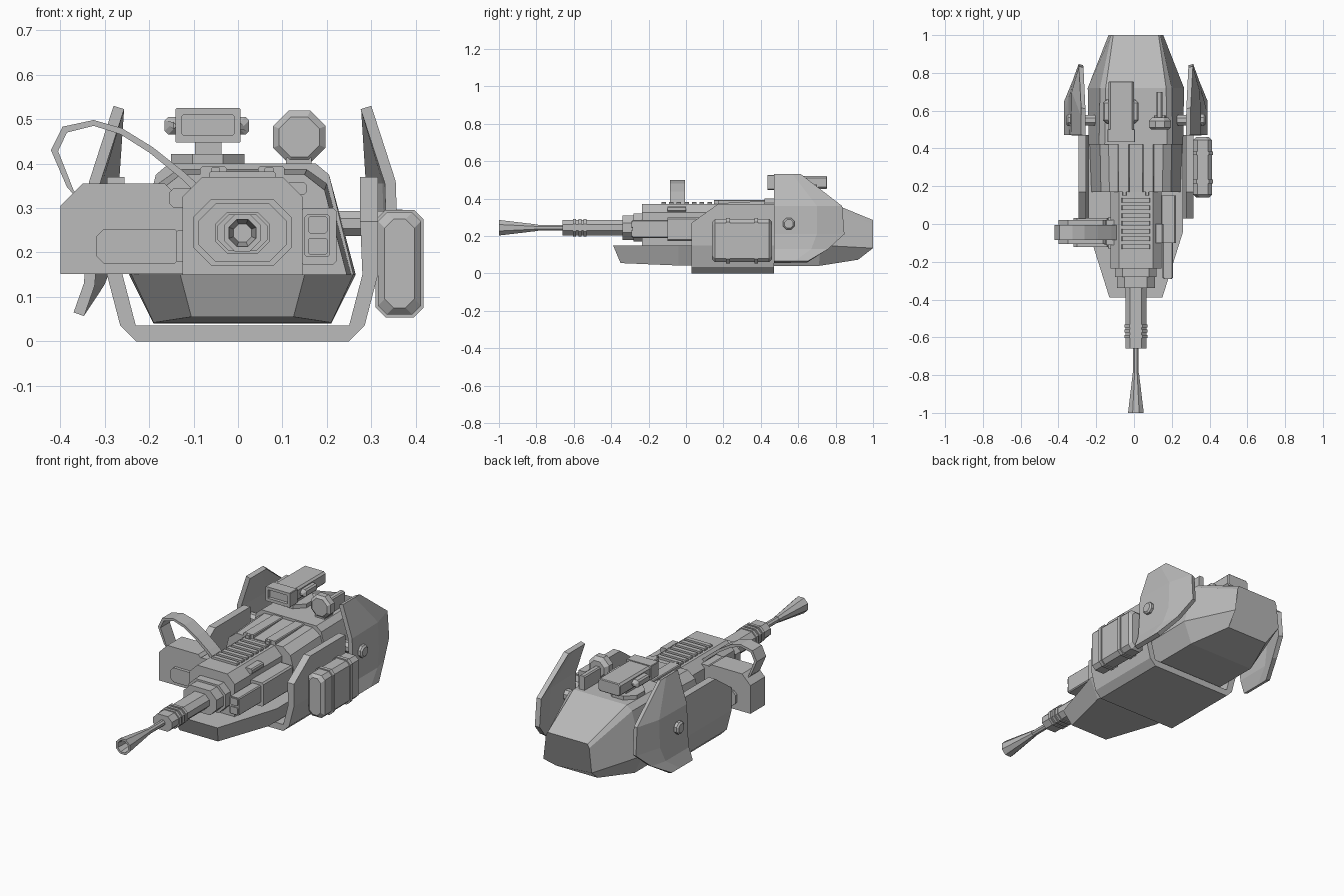
import bpy, bmesh, math

if "Cube" in bpy.data.objects:
    bpy.data.objects.remove(bpy.data.objects["Cube"])

CX = 0.01  # centre line of the hull and gun
mat = bpy.data.materials.new("plain grey")
mat.diffuse_color = (0.5, 0.5, 0.5, 1)
mat.use_nodes = True
mat.node_tree.nodes["Principled BSDF"].inputs["Base Color"].default_value = mat.diffuse_color


def loft(name, rings):
    """Skin a row of equal rings and cap both ends."""
    bm = bmesh.new()
    vr = [[bm.verts.new(p) for p in r] for r in rings]
    n = len(vr[0])
    for a, b in zip(vr, vr[1:]):
        for i in range(n):
            j = (i + 1) % n
            bm.faces.new((a[i], a[j], b[j], b[i]))
    bm.faces.new(vr[0][::-1])
    bm.faces.new(vr[-1])
    bmesh.ops.recalc_face_normals(bm, faces=bm.faces)
    me = bpy.data.meshes.new(name)
    bm.to_mesh(me)
    bm.free()
    me.materials.append(mat)
    ob = bpy.data.objects.new(name, me)
    bpy.context.collection.objects.link(ob)
    return ob


def oct_ring(x0, x1, z0, z1, y, c):
    return [(x0 + c, y, z0), (x1 - c, y, z0), (x1, y, z0 + c), (x1, y, z1 - c),
            (x1 - c, y, z1), (x0 + c, y, z1), (x0, y, z1 - c), (x0, y, z0 + c)]


def block(name, x0, x1, y0, y1, z0, z1, c=0.001, e=0.0):
    """Box along y with chamfered corners c and chamfered ends e."""
    rings = [oct_ring(x0, x1, z0, z1, y0 + e, c), oct_ring(x0, x1, z0, z1, y1 - e, c)]
    if e:
        s = (x0 + e, x1 - e, z0 + e, z1 - e)
        rings = [oct_ring(*s, y0, c)] + rings + [oct_ring(*s, y1, c)]
    return loft(name, rings)


def turned(name, prof, cx, cz, axis="y", n=8):
    """Stack of n-sided rings (position, radius) along an axis."""
    rings = []
    for t, r in prof:
        ring = []
        for k in range(n):
            a = 2 * math.pi * (k + 0.5) / n
            u, v = r * math.cos(a), r * math.sin(a)
            ring.append((cx + u, t, cz + v) if axis == "y" else (t, cx + u, cz + v))
        rings.append(ring)
    return loft(name, rings)


def sym(half):
    """Mirror half-section points (w, y, z) into a full ring."""
    return [(CX + w, y, z) for w, y, z in half] + [(CX - w, y, z) for w, y, z in half[::-1]]


# Hull
loft("lower_hull", [
    sym([(.14, -.39, .15), (.115, -.35, .055)]),
    sym([(.25, -.04, .15), (.2, -.04, .042)]),
    sym([(.25, .43, .15), (.2, .43, .04)])])
loft("rear_hull", [
    sym([(.165, .42, .4), (.195, .42, .375), (.25, .42, .15), (.2, .42, .04)]),
    sym([(.16, .72, .4), (.19, .72, .375), (.255, .72, .15), (.2, .71, .04)]),
    sym([(.12, 1, .285), (.13, 1, .265), (.145, 1, .135), (.125, .92, .073)])])
loft("middle_hull", [
    sym([(.14, .17, .375), (.185, .17, .34), (.235, .17, .15)]),
    sym([(.145, .43, .387), (.19, .43, .355), (.245, .43, .15)])])
for s in (-1, 1):
    x = CX + s * .065
    block("deck_strip", x - .03, x + .03, .17, .42, .37, .393, .004)

# Bent belly plate that rises on both sides
side = [(.305, .37, .265, .37, .17), (.305, .27, .265, .27, .03),
        (.305, .15, .27, .15, .03), (.275, .035, .24, .035, .03), (.24, 0, .235, .035, .03)]
stations = [(1, p) for p in side] + [(-1, p) for p in side[::-1]]
loft("belly_plate", [[(CX + s * a, y, b), (CX + s * c, y, d), (CX + s * c, .47, d),
                      (CX + s * a, .47, b)] for s, (a, b, c, d, y) in stations])

# Side fins: rows of (z, x offset, three y columns)
rows = [(.53, .29, (.47, .57, .615)), (.36, .345, (.47, .70, .835)),
        (.21, .35, (.47, .70, .847)), (.13, .357, (.47, .67, .76)),
        (.065, .38, (.47, .58, .65))]
for s in (-1, 1):
    bm = bmesh.new()
    grid = [[bm.verts.new((CX + s * (x - max(0, y - .68) * .28), y, z)) for y in ys]
            for z, x, ys in rows]
    for a, b in zip(grid, grid[1:]):
        for i in range(2):
            q = (a[i], a[i + 1], b[i + 1], b[i])
            bm.faces.new(q if s < 0 else q[::-1])
    bmesh.ops.recalc_face_normals(bm, faces=bm.faces)
    bm.faces.ensure_lookup_table()
    if bm.faces[0].normal.x * s < 0:
        bmesh.ops.reverse_faces(bm, faces=bm.faces)
    me = bpy.data.meshes.new("side_fin")
    bm.to_mesh(me)
    bm.free()
    me.materials.append(mat)
    fin = bpy.data.objects.new("side_fin", me)
    bpy.context.collection.objects.link(fin)
    mod = fin.modifiers.new("thickness", "SOLIDIFY")
    mod.thickness, mod.offset = .025, -1
    # Pivot pin and its cap
    turned("fin_pin", [(CX + s * .2, .03), (CX + s * .35, .03)], .55, .265, "x")
    turned("fin_pin_cap", [(CX + s * .33, .034), (CX + s * .36, .034), (CX + s * .368, .025)],
           .55, .265, "x")

# Gun housing
loft("gun_housing", [
    [(CX + w, y, z) for w, z in ((-.135, .15), (.135, .15), (.135, .325), (.09, .37),
                                 (-.09, .37), (-.135, .325))] for y in (-.235, .3)])
for k in range(7):
    y = -.12 + k * .041
    block("vent_bar", CX - .075, CX + .075, y - .012, y + .012, .365, .382, .004)
for s in (-1, 1):
    block("rear_clip", CX + s * .06 - .01, CX + s * .06 + .01, .15, .2, .365, .392, .003)

# Gun front, barrel and muzzle
block("gun_collar", CX - .1, CX + .1, -.34, -.22, .178, .31, .04)
block("gun_collar_rear", CX - .11, CX + .11, -.28, -.22, .17, .32, .04)
block("barrel_shroud", CX - .056, CX + .056, -.66, -.33, .203, .285, .025)
for k in range(3):
    y = -.595 + k * .028
    block("shroud_ring", CX - .061, CX + .061, y - .008, y + .008, .198, .29, .026)
turned("barrel", [(-.82, .016), (-.64, .016)], CX, .244)
turned("muzzle", [(-.79, .018), (-1, .045), (-1, .033), (-.9, .022)], CX, .244)

# Ammunition box on the left
loft("ammo_box", [
    [(x, y, z) for x, z in ((-.4, .152), (-.11, .152), (-.11, .3), (-.165, .355),
                            (-.35, .355), (-.4, .305))] for y in (-.105, .02)])
block("ammo_box_panel", -.32, -.125, -.122, .033, .175, .253, .018)
block("ammo_box_joint", -.138, -.12, -.13, .035, .178, .25, .003)

# Feed belt arching into the gun
belt = [(-.35, .32, -.365, .325), (-.37, .34, -.385, .347), (-.405, .428, -.421, .43),
        (-.385, .47, -.395, .483), (-.325, .485, -.325, .498), (-.265, .466, -.262, .48),
        (-.2, .425, -.192, .437), (-.13, .368, -.12, .38), (-.08, .32, -.07, .335)]
loft("feed_belt", [[(a, -.085, b), (c, -.085, d), (c, -.005, d), (a, -.005, b)]
                   for a, b, c, d in belt])
block("feed_port", -.155, -.09, -.11, .02, .3, .345, .01)

# Sight unit on the right of the gun
block("sight_body", .14, .222, -.1, .15, .172, .3, .008)
block("sight_tube", .15, .207, -.285, .0, .19, .285, .005)
for z in (.195, .243):
    block("sight_lens", .157, .202, -.292, -.28, z, z + .038, .005)
block("charging_handle", .11, .155, -.1, .0, .33, .358, .006)

# Fuel can with straps
block("fuel_can", .315, .412, .14, .46, .06, .29, .02, .015)
for y in (.225, .375):
    block("can_strap", .31, .418, y - .01, y + .01, .054, .296, .022)

# Camera on the roof
turned("camera_base", [(.395, .09), (.421, .09)], 0, 0)
base = bpy.data.objects["camera_base"]
base.rotation_euler = (math.pi / 2, 0, 0)
base.location = (-.068, .6, 0)
block("camera_neck", -.097, -.037, .55, .65, .41, .46, .003)
block("camera_body", -.134, -.001, .455, .755, .452, .52, .01, .004)
bx = (-.141, .006, .447, .525)
inn = (-.126, -.009, .464, .51)
loft("camera_hood", [oct_ring(*bx, .5, .003), oct_ring(*bx, .435, .003),
                     oct_ring(*inn, .435, .003), oct_ring(*inn, .452, .003)])
block("camera_side_lobes", -.165, .025, .53, .66, .465, .505, .008, .02)

# Round search lamp and its mount
turned("lamp", [(.5, .045), (.5, .049), (.512, .064), (.545, .064), (.565, .045)], .138, .46)
block("lamp_foot", .108, .166, .505, .575, .39, .415, .004)
block("lamp_arm", .118, .15, .55, .7, .39, .475, .006)
